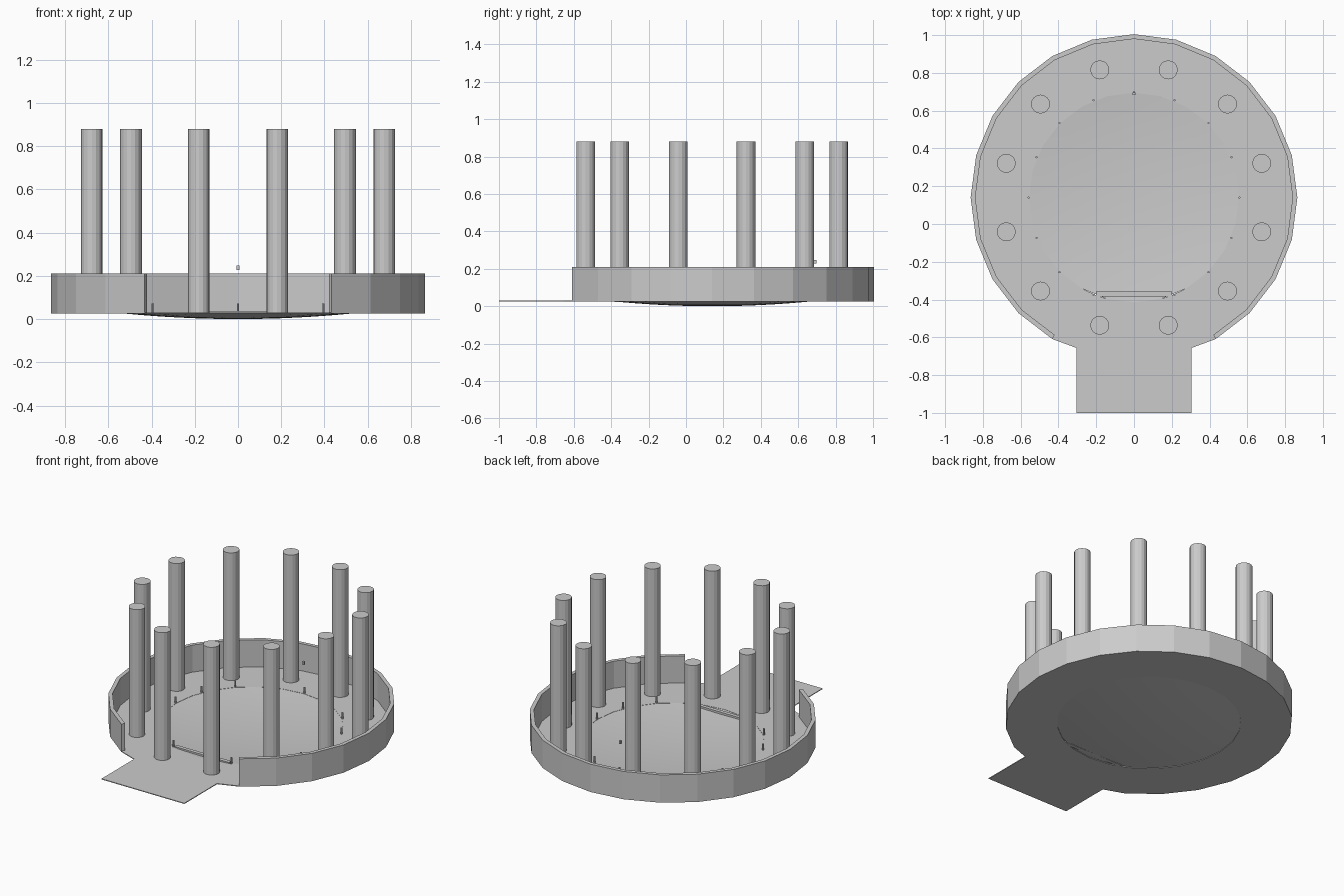
import bpy, bmesh
from math import sin, cos, radians, degrees, atan2, pi

if "Cube" in bpy.data.objects:
    bpy.data.objects.remove(bpy.data.objects["Cube"])

CY = 0.14            # centre of the round floor in y
R_OUT, R_WALL, R_BOWL = 0.865, 0.84, 0.555
Z0, Z1 = 0.025, 0.03  # floor plate bottom and top


def polar(r, deg, z):
    a = radians(deg)
    return (r * cos(a), CY + r * sin(a), z)


def finish(bm, name, smooth=False):
    bmesh.ops.recalc_face_normals(bm, faces=bm.faces)
    me = bpy.data.meshes.new(name)
    bm.to_mesh(me)
    bm.free()
    ob = bpy.data.objects.new(name, me)
    bpy.context.collection.objects.link(ob)
    for p in me.polygons:
        p.use_smooth = smooth
    return ob


def extrude_up(bm, height):
    res = bmesh.ops.extrude_face_region(bm, geom=bm.faces[:])
    vs = [v for v in res["geom"] if isinstance(v, bmesh.types.BMVert)]
    bmesh.ops.translate(bm, vec=(0, 0, height), verts=vs)


def cylinder(name, x, y, z0, z1, r, n):
    bm = bmesh.new()
    bmesh.ops.create_cone(bm, cap_ends=True, segments=n, radius1=r, radius2=r, depth=z1 - z0)
    bmesh.ops.translate(bm, vec=(x, y, (z0 + z1) / 2), verts=bm.verts)
    return finish(bm, name)


def box(name, c, s):
    bm = bmesh.new()
    bmesh.ops.create_cube(bm, size=1)
    bmesh.ops.scale(bm, vec=s, verts=bm.verts)
    bmesh.ops.translate(bm, vec=c, verts=bm.verts)
    return finish(bm, name)


# floor ring with an entrance ramp plate
bm = bmesh.new()
neck = degrees(atan2(-0.796, 0.305))
angles = sorted([-90 + 15 * i for i in range(24)] + [neck, -180 - neck + 360])
outer, inner = [], []
for a in angles:
    r = R_OUT
    if abs(a - neck) < .01 or abs(a - (180 - neck)) < .01:
        r = (0.796 ** 2 + 0.305 ** 2) ** .5
    outer.append(bm.verts.new(polar(r, a, Z0)))
    inner.append(bm.verts.new(polar(R_BOWL, a, Z0)))
n = len(angles)
for i in range(n):
    j = (i + 1) % n
    bm.faces.new((outer[i], outer[j], inner[j], inner[i]))
front = sorted((v for v in outer if v.co.y < -0.65), key=lambda v: v.co.x)
corners = [bm.verts.new((x, -1, Z0)) for x in (0.305, -0.305)]
bm.faces.new(front + corners)
extrude_up(bm, Z1 - Z0)
finish(bm, "floor_plate")

# shallow bowl sunk into the floor
bm = bmesh.new()
rings, seg = 8, 24
pole = bm.verts.new((0, CY, 0))
prev = None
for k in range(1, rings + 1):
    t = k / rings
    ring = [bm.verts.new(polar(R_BOWL * t, 15 * i, 0.0285 * t * t)) for i in range(seg)]
    for i in range(seg):
        j = (i + 1) % seg
        if prev:
            bm.faces.new((prev[i], ring[i], ring[j], prev[j]))
        else:
            bm.faces.new((pole, ring[i], ring[j]))
    prev = ring
finish(bm, "shallow_bowl", True)

# outer wall, open at the front
bm = bmesh.new()
o = [bm.verts.new(polar(R_OUT, -60 + 15 * i, Z1)) for i in range(21)]
w = [bm.verts.new(polar(R_WALL, -60 + 15 * i, Z1)) for i in range(21)]
for i in range(20):
    bm.faces.new((o[i], o[i + 1], w[i + 1], w[i]))
extrude_up(bm, 0.18)
finish(bm, "outer_wall")

# ring of columns
for i in range(12):
    x, y, z = polar(0.70, 15 + 30 * i, 0)
    cylinder(f"column_{i + 1}", x, y, Z1, 0.88, 0.05, 16)

# small posts around the bowl rim, the front one replaced by a step
for i in range(16):
    if i != 12:
        x, y, z = polar(0.558, 22.5 * i, 0)
        cylinder(f"rim_post_{i + 1}", x, y, Z0, 0.072, 0.006, 6)
box("front_step", (0, -0.37, 0.03), (0.40, 0.025, 0.014))

# small block hanging above the back of the rim
box("back_block", (0, 0.69, 0.237), (0.014, 0.014, 0.02))
